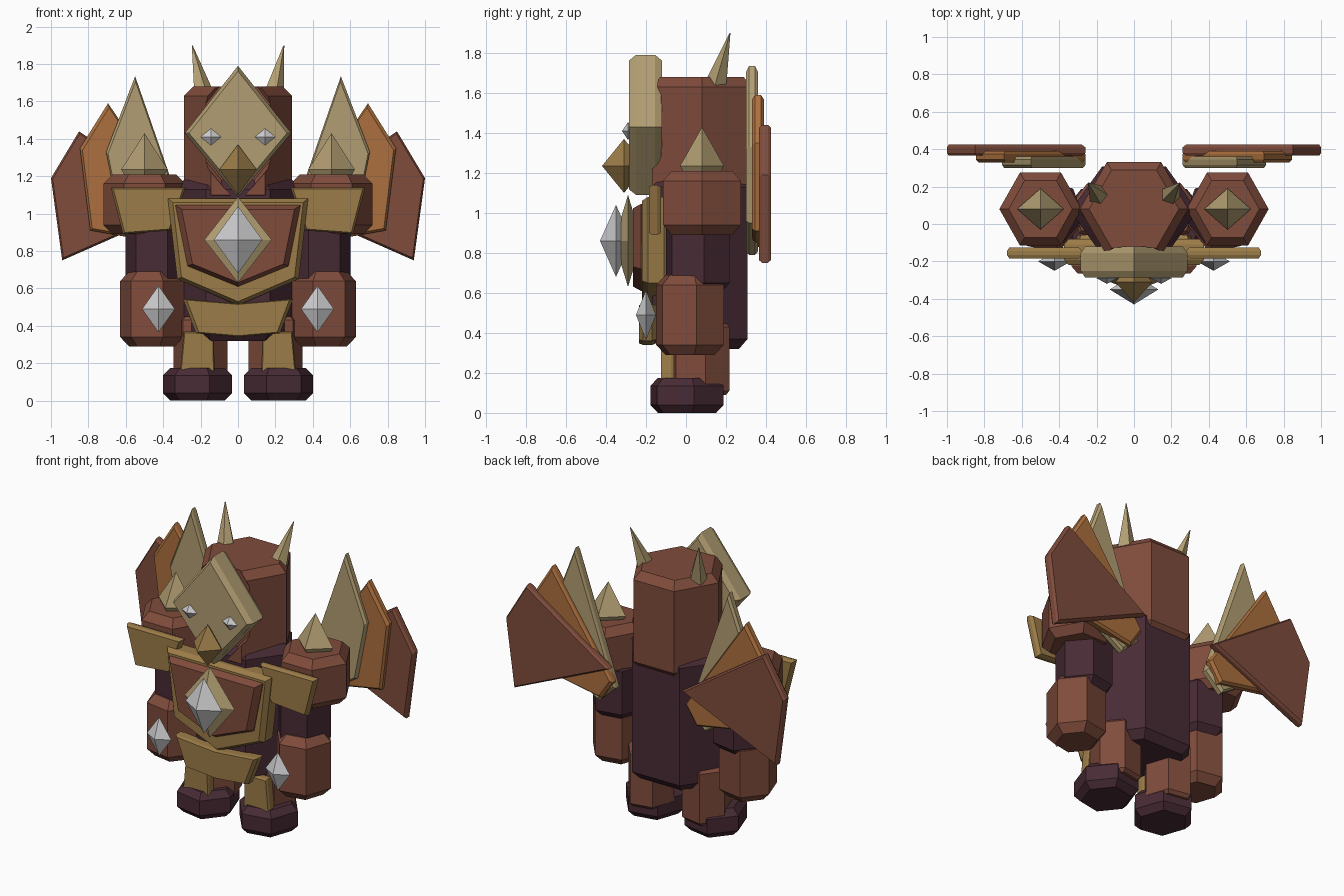
import bpy, bmesh
from math import cos, sin, pi, radians
from mathutils import Vector

if "Cube" in bpy.data.objects:
    bpy.data.objects.remove(bpy.data.objects["Cube"], do_unlink=True)


def linear(c):
    c /= 255
    return c / 12.92 if c < 0.04045 else ((c + 0.055) / 1.055) ** 2.4


def material(name, r, g, b):
    m = bpy.data.materials.new(name)
    col = (linear(r), linear(g), linear(b), 1)
    m.use_nodes = True
    m.diffuse_color = col
    bsdf = m.node_tree.nodes["Principled BSDF"]
    bsdf.inputs["Base Color"].default_value = col
    bsdf.inputs["Roughness"].default_value = 0.8
    return m


BROWN = material("clay_brown", 128, 76, 60)
GOLD = material("old_gold", 156, 124, 72)
TAN = material("pale_tan", 178, 158, 114)
ORANGE = material("burnt_orange", 172, 112, 62)
PURPLE = material("dark_plum", 72, 43, 53)
SILVER = material("silver", 204, 204, 206)


def loft(name, rings, mat):
    """Closed solid through rings of equal point count."""
    bm = bmesh.new()
    loops = [[bm.verts.new(p) for p in ring] for ring in rings]
    n = len(loops[0])
    for a, b in zip(loops, loops[1:]):
        for i in range(n):
            bm.faces.new((a[i], a[(i + 1) % n], b[(i + 1) % n], b[i]))
    bm.faces.new(loops[0])
    bm.faces.new(loops[-1])
    bmesh.ops.remove_doubles(bm, verts=bm.verts, dist=0.0005)
    bmesh.ops.recalc_face_normals(bm, faces=bm.faces)
    me = bpy.data.meshes.new(name)
    bm.to_mesh(me)
    bm.free()
    me.materials.append(mat)
    ob = bpy.data.objects.new(name, me)
    bpy.context.scene.collection.objects.link(ob)
    return ob


def hex_block(name, x, y, z0, z1, rx, ry, mat, turn=0, chamfer=0.05):
    """Upright six-sided block with chamfered top and bottom."""
    def ring(z, inset):
        return [Vector((x + (rx - inset) * cos(i * pi / 3 + radians(turn)),
                        y + (ry - inset) * sin(i * pi / 3 + radians(turn)), z))
                for i in range(6)]
    return loft(name, [ring(z0, chamfer), ring(z0 + chamfer, 0),
                       ring(z1 - chamfer, 0), ring(z1, chamfer)], mat)


def plate(name, pts, front, back, mat, rim=0.02, shrink=0.93, back_rim=True):
    """Slab from an x-z outline, chamfered toward its faces."""
    cx = sum(p[0] for p in pts) / len(pts)
    cz = sum(p[1] for p in pts) / len(pts)

    def ring(y, k):
        return [Vector((cx + (x - cx) * k, y, cz + (z - cz) * k)) for x, z in pts]
    rings = [ring(front, shrink), ring(front + rim, 1)]
    rings += [ring(back - rim, 1), ring(back, shrink)] if back_rim else [ring(back, 1)]
    return loft(name, rings, mat)


def gem(name, centre, size, mat):
    """Eight-sided diamond."""
    bm = bmesh.new()
    x, y, z = size
    ring = [bm.verts.new(p) for p in ((x, 0, 0), (0, y, 0), (-x, 0, 0), (0, -y, 0))]
    tips = [bm.verts.new((0, 0, z)), bm.verts.new((0, 0, -z))]
    for i in range(4):
        for t in tips:
            bm.faces.new((ring[i], ring[(i + 1) % 4], t))
    bmesh.ops.recalc_face_normals(bm, faces=bm.faces)
    me = bpy.data.meshes.new(name)
    bm.to_mesh(me)
    bm.free()
    me.materials.append(mat)
    ob = bpy.data.objects.new(name, me)
    ob.location = centre
    bpy.context.scene.collection.objects.link(ob)
    return ob


def mirrored(half):
    """Right half of an outline, completed across x = 0."""
    return half + [(-x, z) for x, z in reversed(half) if x]


# Torso and head
hex_block("torso", 0, 0.07, 0.32, 1.18, 0.34, 0.275, PURPLE)
head = hex_block("head", 0, 0.08, 1.05, 1.68, 0.29, 0.29, BROWN)

# Recess in the head behind the mask
kite = [(0, 1.79), (0.285, 1.43), (0, 1.09), (-0.285, 1.43)]
cutter = plate("mask_cutter", [(x * 1.12, 1.43 + (z - 1.43) * 1.12) for x, z in kite],
               -0.4, -0.125, BROWN)
cutter.hide_render = True
cut = head.modifiers.new("mask_recess", "BOOLEAN")
cut.object = cutter
cut.solver = "EXACT"
bpy.context.view_layer.objects.active = head
bpy.ops.object.modifier_apply(modifier=cut.name)
bpy.data.objects.remove(cutter, do_unlink=True)

# Face
plate("mask", kite, -0.285, -0.12, TAN, rim=0.035, shrink=0.92)
gem("beak", (0, -0.31, 1.235), (0.1, 0.11, 0.135), GOLD)

# Chest armour
plate("chest_plate", mirrored([(0.375, 1.08), (0.325, 0.65), (0, 0.51)]),
      -0.22, -0.08, GOLD, rim=0.03)
plate("chest_panel", mirrored([(0.335, 1.045), (0.27, 0.72), (0, 0.61)]),
      -0.265, -0.2, BROWN, rim=0.04, shrink=0.9, back_rim=False)
gem("chest_gem_setting", (0, -0.29, 0.86), (0.18, 0.07, 0.23), TAN)
gem("chest_gem", (0, -0.35, 0.86), (0.13, 0.08, 0.18), SILVER)
plate("belt_plate", mirrored([(0, 0.52), (0.295, 0.545), (0.225, 0.36), (0, 0.34)]),
      -0.235, -0.15, GOLD)

# Paired parts
for s, side in ((1, "left"), (-1, "right")):
    turn = 10 * s

    def flip(pts):
        return [(s * x, z) for x, z in pts]

    # Arm
    hex_block(side + "_shoulder", s * 0.5, 0.08, 0.89, 1.21, 0.22, 0.225, BROWN)
    hex_block(side + "_upper_arm", s * 0.435, 0.06, 0.6, 0.98, 0.17, 0.17, PURPLE, turn)
    hex_block(side + "_forearm", s * 0.46, 0.02, 0.29, 0.69, 0.173, 0.18, BROWN, turn)
    gem(side + "_forearm_gem", (s * 0.425, -0.2, 0.49), (0.088, 0.05, 0.125), SILVER)
    gem(side + "_shoulder_spike", (s * 0.5, 0.08, 1.235), (0.125, 0.11, 0.195), TAN)
    plate(side + "_shoulder_plate",
          flip([(0.68, 1.14), (0.28, 1.14), (0.36, 0.91), (0.615, 0.89)]),
          -0.185, -0.125, GOLD)

    # Leg
    hex_block(side + "_leg", s * 0.2, 0.07, 0.09, 0.45, 0.146, 0.157, BROWN, turn, 0.02)
    hex_block(side + "_boot", s * 0.217, 0.005, 0.01 - 0.01, 0.175, 0.188, 0.195, PURPLE, turn, 0.04)
    plate(side + "_shin_plate",
          flip([(0.13, 0.37), (0.29, 0.37), (0.31, 0.15), (0.125, 0.15)]),
          -0.125, -0.06, GOLD, rim=0.015)

    # Head details
    gem(side + "_eye", (s * 0.145, -0.29, 1.41), (0.055, 0.03, 0.045), SILVER)
    tip = Vector((s * 0.245, 0.22, 1.9))
    base = Vector((s * 0.185, 0.145, 1.64))
    horn_ring = [base + Vector((0.06 * cos(a * pi / 2.5), 0.06 * sin(a * pi / 2.5), 0))
                 for a in range(5)]
    horn_top = [tip + (p - base) * 0.04 for p in horn_ring]
    loft(side + "_horn", [horn_ring, horn_top], TAN)

    # Wing of three overlapping blades
    plate(side + "_inner_wing_blade",
          flip([(0.55, 1.735), (0.705, 1.33), (0.63, 0.95), (0.38, 0.79), (0.26, 0.9)]),
          0.3, 0.36, TAN, rim=0.015, shrink=0.95)
    plate(side + "_middle_wing_blade",
          flip([(0.695, 1.59), (0.845, 1.35), (0.79, 0.91), (0.34, 0.83), (0.26, 0.95)]),
          0.33, 0.39, ORANGE, rim=0.015, shrink=0.95)
    plate(side + "_outer_wing_blade",
          flip([(0.85, 1.44), (1.0, 1.19), (0.94, 0.75), (0.26, 1.05)]),
          0.365, 0.425, BROWN, rim=0.015, shrink=0.96)
